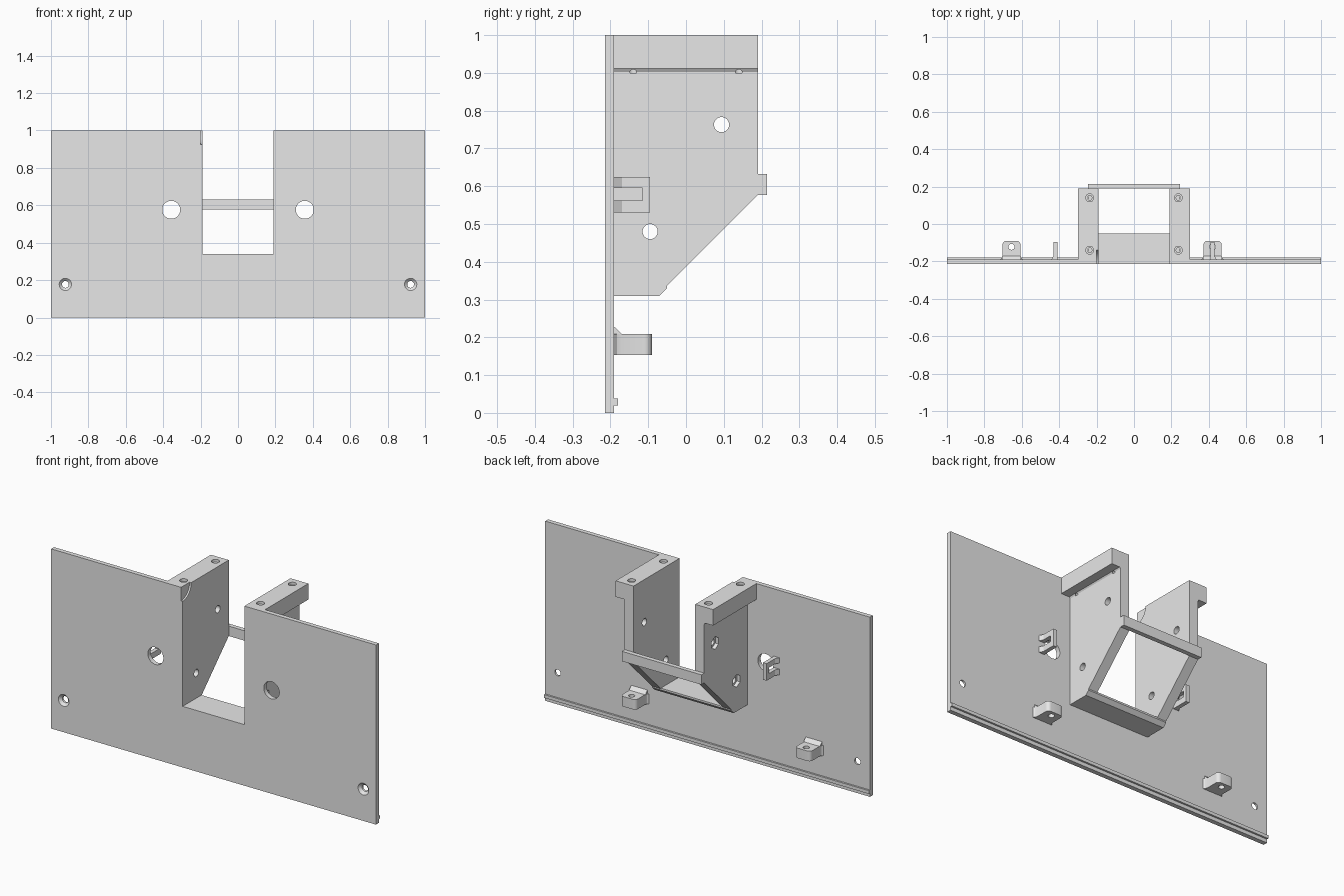
import bpy, bmesh, math

if "Cube" in bpy.data.objects:
    bpy.data.objects.remove(bpy.data.objects["Cube"])

grey = bpy.data.materials.new("plain grey")
grey.diffuse_color = (0.8, 0.8, 0.8, 1)
grey.use_nodes = True
grey.node_tree.nodes["Principled BSDF"].inputs["Base Color"].default_value = grey.diffuse_color


def place(axis, u, v, w):
    """Put a 2D profile point (u, v) at depth w along an axis."""
    return {"x": (w, u, v), "y": (u, w, v), "z": (u, v, w)}[axis]


def prism(name, pts, axis, a, b, pts_end=None):
    """Extrude a profile from a to b, optionally to a different end profile."""
    bm = bmesh.new()
    lo = [bm.verts.new(place(axis, u, v, a)) for u, v in pts]
    hi = [bm.verts.new(place(axis, u, v, b)) for u, v in (pts_end or pts)]
    bm.faces.new(lo)
    bm.faces.new(hi)
    n = len(pts)
    for i in range(n):
        j = (i + 1) % n
        bm.faces.new((lo[i], lo[j], hi[j], hi[i]))
    bmesh.ops.recalc_face_normals(bm, faces=bm.faces)
    me = bpy.data.meshes.new(name)
    bm.to_mesh(me)
    bm.free()
    me.materials.append(grey)
    ob = bpy.data.objects.new(name, me)
    bpy.context.collection.objects.link(ob)
    return ob


def circle(u, v, r, n=32):
    return [(u + r * math.cos(2 * math.pi * (i + .5) / n),
             v + r * math.sin(2 * math.pi * (i + .5) / n)) for i in range(n)]


def rect(u0, u1, v0, v1):
    return [(u0, v0), (u1, v0), (u1, v1), (u0, v1)]


def cut(ob, cutter, op="DIFFERENCE"):
    """Apply a boolean and discard the helper."""
    mod = ob.modifiers.new("cut", "BOOLEAN")
    mod.object, mod.operation, mod.solver = cutter, op, "EXACT"
    bpy.context.view_layer.objects.active = ob
    bpy.ops.object.modifier_apply(modifier=mod.name)
    bpy.data.objects.remove(cutter)


def hole(ob, axis, u, v, r, a, b, r_end=None, n=32):
    end = circle(u, v, r_end, n) if r_end else None
    cut(ob, prism("cutter", circle(u, v, r, n), axis, a, b, end))


FRONT, BACK = -0.215, -0.19

# Front panel with the open slot
panel = prism("front_panel", [(-1, 0), (1, 0), (1, 1), (.19, 1), (.19, .34),
                              (-.19, .34), (-.19, 1), (-1, 1)], "y", FRONT, BACK)
for s in (-1, 1):
    hole(panel, "y", s * .357, .576, .048, -.3, -.1)
    hole(panel, "y", s * .923, .177, .018, -.3, -.1)
    hole(panel, "y", s * .923, .177, .034, FRONT - .001, FRONT + .014, .018)

# Ridge along the bottom of the panel back
prism("bottom_ridge", rect(BACK, -.18, .02, .038), "x", -1, 1)

# Side walls of the cradle with their top flanges
wall_profile = [(BACK, .31), (-.07, .31), (-.05, .33), (-.05, .337),
                (.19, .577), (.19, 1), (BACK, 1)]
for s, side in ((-1, "left"), (1, "right")):
    wall = prism(side + "_wall", wall_profile, "x", s * .19, s * .245)
    flange = prism("flange", [(s * .22, 1), (s * .30, 1), (s * .30, .911),
                              (s * .25, .911), (s * .245, .903), (s * .22, .903)],
                   "y", BACK, .19)
    cut(wall, flange, "UNION")
    for y, z in ((.094, .763), (-.095, .48)):
        hole(wall, "x", y, z, .02, s * .1, s * .4)
        if s < 0:  # nut recesses on the outer face
            hole(wall, "x", y, z, .035, -.225, -.3, n=6)
    for y in (-.14, .14):  # screw holes in the top
        hole(wall, "z", s * .237, y, .012, .9, 1.1)
        hole(wall, "z", s * .237, y, .021, .985, 1.1)

# Rounded relief in the upper front corner of the slot
for name in ("front_panel", "left_wall"):
    cut(bpy.data.objects[name],
        prism("cutter", circle(FRONT, 1, .075, 48), "x", -.2, -.17))

# Cradle floor and rear crossbar
prism("cradle_floor", [(BACK, .31), (-.07, .31), (-.05, .33), (-.05, .34),
                       (BACK, .34)], "x", -.19, .19)
prism("rear_crossbar", rect(.19, .215, .577, .632), "x", -.245, .245)

# Mounting tabs with flared base, rounded corners and screw hole
for x, side in ((-.655, "left"), (.42, "right")):
    half = [(.06, BACK), (.052, -.182), (.048, -.17)]
    half += [(.028 + .02 * math.cos(t * math.pi / 12),
              -.11 + .02 * math.sin(t * math.pi / 12)) for t in range(7)]
    outline = [(x + u, v) for u, v in half] + [(x - u, v) for u, v in reversed(half)]
    tab = prism(side + "_mounting_tab", outline, "z", .153, .209)
    hole(tab, "z", x, -.122, .016, .1, .3)
    prism(side + "_tab_gusset", [(BACK, .209), (-.17, .209), (BACK, .228)],
          "x", x - .05, x + .05)

# Slotted cable clips beside the large holes
clip_profile = [(BACK, .53), (-.095, .53), (-.095, .625), (BACK, .625),
                (BACK, .595), (-.115, .595), (-.115, .562), (BACK, .562)]
for s, side in ((-1, "left"), (1, "right")):
    prism(side + "_cable_clip", clip_profile, "x", s * .408, s * .43)
    for z0, z1, part in ((.53, .562, "lower"), (.595, .625, "upper")):
        prism(f"{side}_{part}_clip_foot",
              [(s * .43, BACK), (s * .442, BACK), (s * .43, -.17)], "z", z0, z1)

# Smooth the round holes and keep the edges crisp
for ob in bpy.context.collection.objects:
    ob.data.shade_smooth()
    ob.data.set_sharp_from_angle(angle=math.radians(25))
